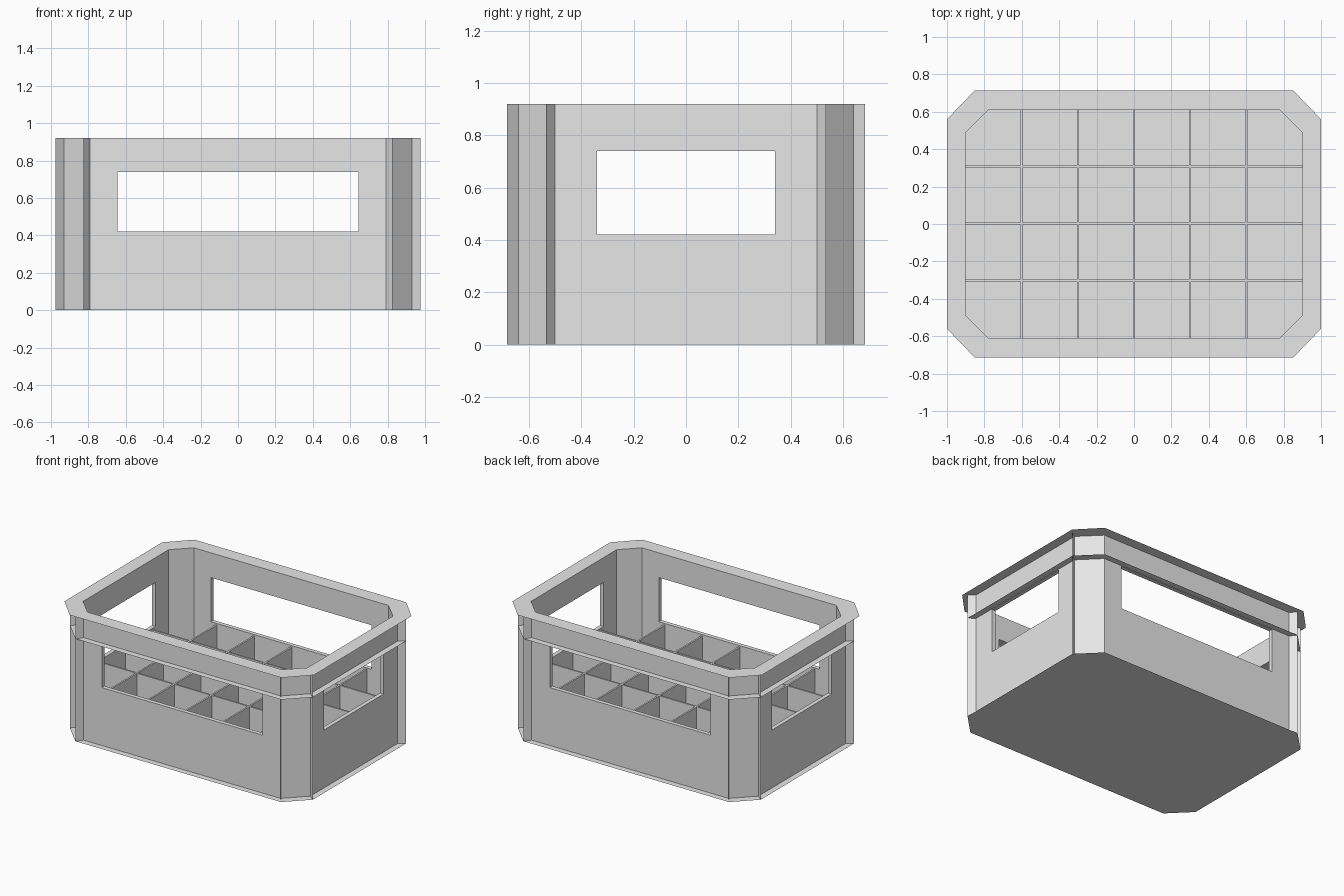
import bpy, bmesh

if "Cube" in bpy.data.objects:
    bpy.data.objects.remove(bpy.data.objects["Cube"], do_unlink=True)

HEIGHT, LEDGE_Z, FLOOR_Z = 0.92, 0.743, 0.02
GRID_TOP = 0.41

grey = bpy.data.materials.new("light_grey_plastic")
grey.use_nodes = True
grey.diffuse_color = (0.8, 0.8, 0.8, 1)
grey.node_tree.nodes["Principled BSDF"].inputs["Base Color"].default_value = (0.8, 0.8, 0.8, 1)


def octagon(x, y, cx, cy):
    """Rectangle of half size x, y whose corners are cut at cx and cy."""
    return [(cx, -y), (x, -cy), (x, cy), (cx, y),
            (-cx, y), (-x, cy), (-x, -cy), (-cx, -y)]


INNER = octagon(0.90, 0.61, 0.78, 0.49)
WALL = octagon(0.93, 0.64, 0.79, 0.50)
FLANGE = octagon(0.975, 0.685, 0.825, 0.535)
RIM = octagon(1.0, 0.715, 0.85, 0.56)


def add_object(name, bm):
    mesh = bpy.data.meshes.new(name)
    bm.to_mesh(mesh)
    bm.free()
    mesh.materials.append(grey)
    obj = bpy.data.objects.new(name, mesh)
    bpy.context.collection.objects.link(obj)
    return obj


def loft(name, rings, caps=False):
    """Join octagons, given as (outline, z), with side faces."""
    bm = bmesh.new()
    loops = [[bm.verts.new((x, y, z)) for x, y in outline] for outline, z in rings]
    for a, b in zip(loops, loops[1:]):
        for i in range(8):
            j = (i + 1) % 8
            bm.faces.new((a[i], a[j], b[j], b[i]))
    if caps:
        bm.faces.new(loops[0][::-1])
        bm.faces.new(loops[-1])
    return add_object(name, bm)


def box(name, centre, size):
    bm = bmesh.new()
    bmesh.ops.create_cube(bm, size=1)
    bmesh.ops.scale(bm, vec=size, verts=bm.verts)
    bmesh.ops.translate(bm, vec=centre, verts=bm.verts)
    return add_object(name, bm)


# Crate body: outer wall, top edge, inner wall and floor
body = loft("crate_body", [(WALL, 0), (WALL, HEIGHT), (INNER, HEIGHT), (INNER, FLOOR_Z)], caps=True)

# Handle openings through opposite walls
for size in ((1.29, 2, 0.32), (3, 0.68, 0.32)):
    cutter = box("opening_cutter", (0, 0, 0.58), size)
    cutter.hide_render = True
    mod = body.modifiers.new("opening", "BOOLEAN")
    mod.operation, mod.solver, mod.object = "DIFFERENCE", "EXACT", cutter
    bpy.context.view_layer.objects.active = body
    bpy.ops.object.modifier_apply(modifier=mod.name)
    bpy.data.objects.remove(cutter, do_unlink=True)

# Thin flanges around the outside
loft("top_rim", [(RIM, HEIGHT), (WALL, HEIGHT)])
loft("middle_ledge", [(FLANGE, LEDGE_Z), (WALL, LEDGE_Z)])
loft("bottom_flange", [(FLANGE, 0), (WALL, 0)])

# Thin upright fins on both edges of every corner
bm = bmesh.new()
for (ax, ay), (bx, by) in zip(WALL, FLANGE):
    bm.faces.new([bm.verts.new(p) for p in
                  ((ax, ay, 0), (bx, by, 0), (bx, by, HEIGHT), (ax, ay, HEIGHT))])
add_object("corner_fins", bm)

# Bottle dividers
z, h = (GRID_TOP + FLOOR_Z) / 2, GRID_TOP - FLOOR_Z
for i in range(-2, 3):
    box("cross_divider", (i * 0.3, 0, z), (0.012, 1.22, h))
for i in range(-1, 2):
    box("long_divider", (0, i * 0.305 + 0.003, z), (1.8, 0.012, h))
